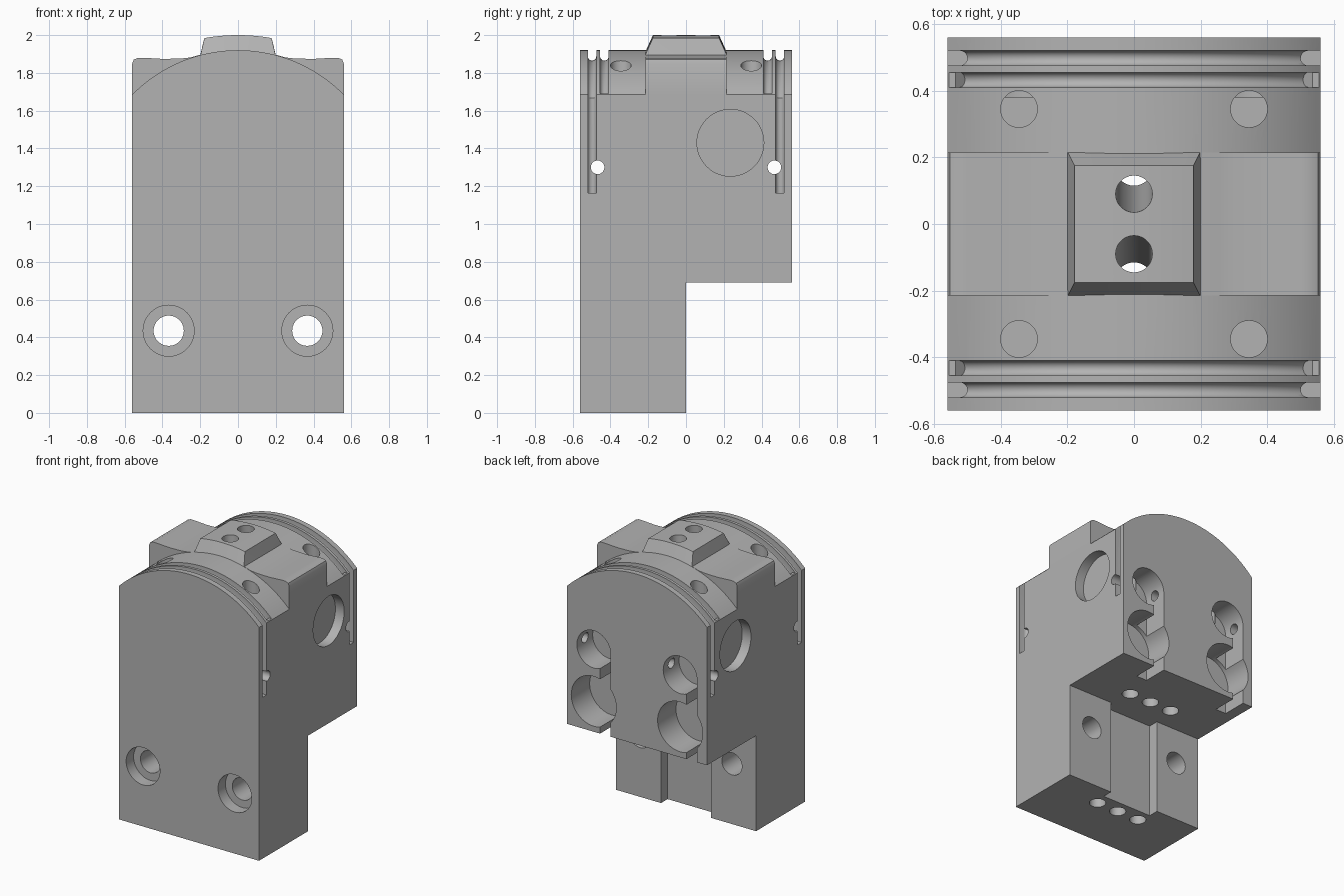
import bpy, bmesh, math
from mathutils import Vector

default = bpy.data.objects.get("Cube")
if default:
    bpy.data.objects.remove(default)

grey = bpy.data.materials.new("light_grey")
grey.use_nodes = True
colour = (0.45, 0.45, 0.45, 1)
grey.diffuse_color = colour
grey.node_tree.nodes["Principled BSDF"].inputs["Base Color"].default_value = colour

HALF = 0.56          # half width of the block
STEP = 0.69          # height of the rear underside
ARCH_R = 0.785       # radius of the domed top
ARCH_Z = 1.92 - ARCH_R


def make(name, bm):
    bmesh.ops.recalc_face_normals(bm, faces=bm.faces[:])
    mesh = bpy.data.meshes.new(name)
    bm.to_mesh(mesh)
    bm.free()
    mesh.materials.append(grey)
    ob = bpy.data.objects.new(name, mesh)
    bpy.context.scene.collection.objects.link(ob)
    return ob


def loft(name, rings):
    """Solid through a list of equal-length point rings."""
    bm = bmesh.new()
    rows = [[bm.verts.new(p) for p in ring] for ring in rings]
    n = len(rows[0])
    for a, b in zip(rows, rows[1:]):
        for i in range(n):
            j = (i + 1) % n
            bm.faces.new((a[i], a[j], b[j], b[i]))
    bm.faces.new(rows[0])
    bm.faces.new(rows[-1])
    return make(name, bm)


def along_y(name, profile, y0, y1):
    return loft(name, [[(x, y, z) for x, z in profile] for y in (y0, y1)])


def along_z(name, profile, z0, z1):
    return loft(name, [[(x, y, z) for x, y in profile] for z in (z0, z1)])


def box(name, lo, hi):
    (x0, y0, z0), (x1, y1, z1) = lo, hi
    return along_z(name, [(x0, y0), (x1, y0), (x1, y1), (x0, y1)], z0, z1)


def rod(name, start, end, radius):
    a, b = Vector(start), Vector(end)
    turn = (b - a).to_track_quat('Z', 'Y')
    circle = [Vector((math.cos(t), math.sin(t), 0)) * radius
              for t in (math.tau * i / 48 for i in range(48))]
    return loft(name, [[c + turn @ p for p in circle] for c in (a, b)])


def combine(target, tool, operation='DIFFERENCE'):
    tool.hide_render = True
    mod = target.modifiers.new("combine", 'BOOLEAN')
    mod.operation, mod.solver, mod.object = operation, 'EXACT', tool
    bpy.context.view_layer.objects.active = target
    bpy.ops.object.modifier_apply(modifier=mod.name)
    bpy.data.objects.remove(tool)


# Domed block, cut away below at the rear
limit = math.asin(HALF / ARCH_R)
arch = [(ARCH_R * math.sin(t), ARCH_Z + ARCH_R * math.cos(t))
        for t in (limit * (1 - i / 24) for i in range(49))]
block = along_y("block", [(-HALF, 0), (HALF, 0)] + arch, -HALF, HALF)
combine(block, box("rear_cutaway", (-1, 0, -1), (1, 1, STEP)))

# Saddle across the middle of the dome
side = [(0.56, 1.6), (0.56, 1.85), (0.552, 1.87), (0.53, 1.88), (0.5, 1.88),
        (0.4, 1.874), (0.3, 1.876), (0.25, 1.882), (0.2, 1.896)]
saddle = along_y("saddle", side + [(-x, z) for x, z in reversed(side)], -0.215, 0.215)
combine(block, saddle, 'UNION')

# Tapered pad with a slightly crowned top
xs = [0.178 * (1 - i / 8) for i in range(17)]


def pad_ring(y, half, crown, sink):
    top = [(x / 0.178 * half, y, crown - 0.5 * x * x) for x in xs]
    return [(-0.2, y, sink), (0.2, y, sink), (0.2, y, 1.895)] + top + [(-0.2, y, 1.895)]


pad = loft("pad", [pad_ring(-0.215, 0.198, 1.912, 1.8), pad_ring(-0.175, 0.178, 2.0, 1.8),
                   pad_ring(0.175, 0.178, 2.0, 1.8), pad_ring(0.215, 0.198, 1.912, 1.8)])
combine(block, pad, 'UNION')

# Round-bottomed grooves over the dome, running into slots down both sides
H = 0.0225
for s in (-1, 1):
    for y, slot_end in ((0.4975, 1.165), (0.4325, 1.69)):
        arc = [(math.cos(t), math.sin(t)) for t in (math.pi * i / 10 for i in range(11))]
        section = [(0.95, y * s + H)] + [(0.73 + H - H * b, y * s + H * a) for a, b in arc]
        section.append((0.95, y * s - H))
        angles = [math.radians(44 * (i / 20 - 1)) for i in range(41)]
        combine(block, loft("groove", [[(r * math.sin(t), v, ARCH_Z + r * math.cos(t))
                                        for r, v in section] for t in angles]))
        for side_x in (-1, 1):
            outline = [(0.6, H)] + [(0.5 + H - H * b, H * a) for a, b in arc] + [(0.6, -H)]
            combine(block, along_z("side_slot", [(px * side_x, y * s + py) for px, py in outline],
                                   slot_end, 1.9))
    # Cross hole joining the slots
    combine(block, rod("cross_hole", (-1, s * 0.468, 1.3), (1, s * 0.468, 1.3), 0.036))

    # Dome holes and tilted pad holes
    for x in (-0.345, 0.345):
        combine(block, rod("dome_hole", (x, s * 0.345, 1.35), (x, s * 0.345, 2.1), 0.055))
    base = 0 if s < 0 else STEP
    top, bottom = Vector((0, s * 0.09, 2)), Vector((0, s * 0.17, base))
    reach = (top - bottom).normalized() * 0.1
    combine(block, rod("pad_hole", bottom - reach, top + reach, 0.055))
    for x in (-0.175, 0.175):
        combine(block, rod("underside_hole", (x, s * 0.17, base - 0.1),
                           (x, s * 0.17, base + 0.35), 0.055))

    # Shallow round recess on each side
    combine(block, rod("side_recess", (s * 0.49, 0.235, 1.43), (s, 0.235, 1.43), 0.177))

    # Counterbored mounting holes in the lower front
    x = s * 0.367
    combine(block, rod("mounting_hole", (x, -1, 0.435), (x, 0.2, 0.435), 0.08))
    combine(block, rod("counterbore", (x, -1, 0.435), (x, -0.475, 0.435), 0.135))

    # Rear pockets joined by a tangent slot open at the bottom
    x = s * 0.345
    combine(block, rod("upper_pocket", (x, 0.38, 1.285), (x, 1, 1.285), 0.135))
    combine(block, rod("lower_pocket", (x, 0.35, 0.91), (x, 1, 0.91), 0.18))
    combine(block, box("pocket_slot", (x - 0.135, 0.38, 0.5), (x - 0.05, 1, 1.285)))

# Keyway up the back of the lower leg
combine(block, box("keyway", (-0.2, -0.075, -0.1), (0.2, 0.2, STEP)))

bpy.ops.object.select_all(action='DESELECT')
block.select_set(True)
bpy.context.view_layer.objects.active = block
bpy.ops.object.shade_smooth_by_angle(angle=math.radians(25))
